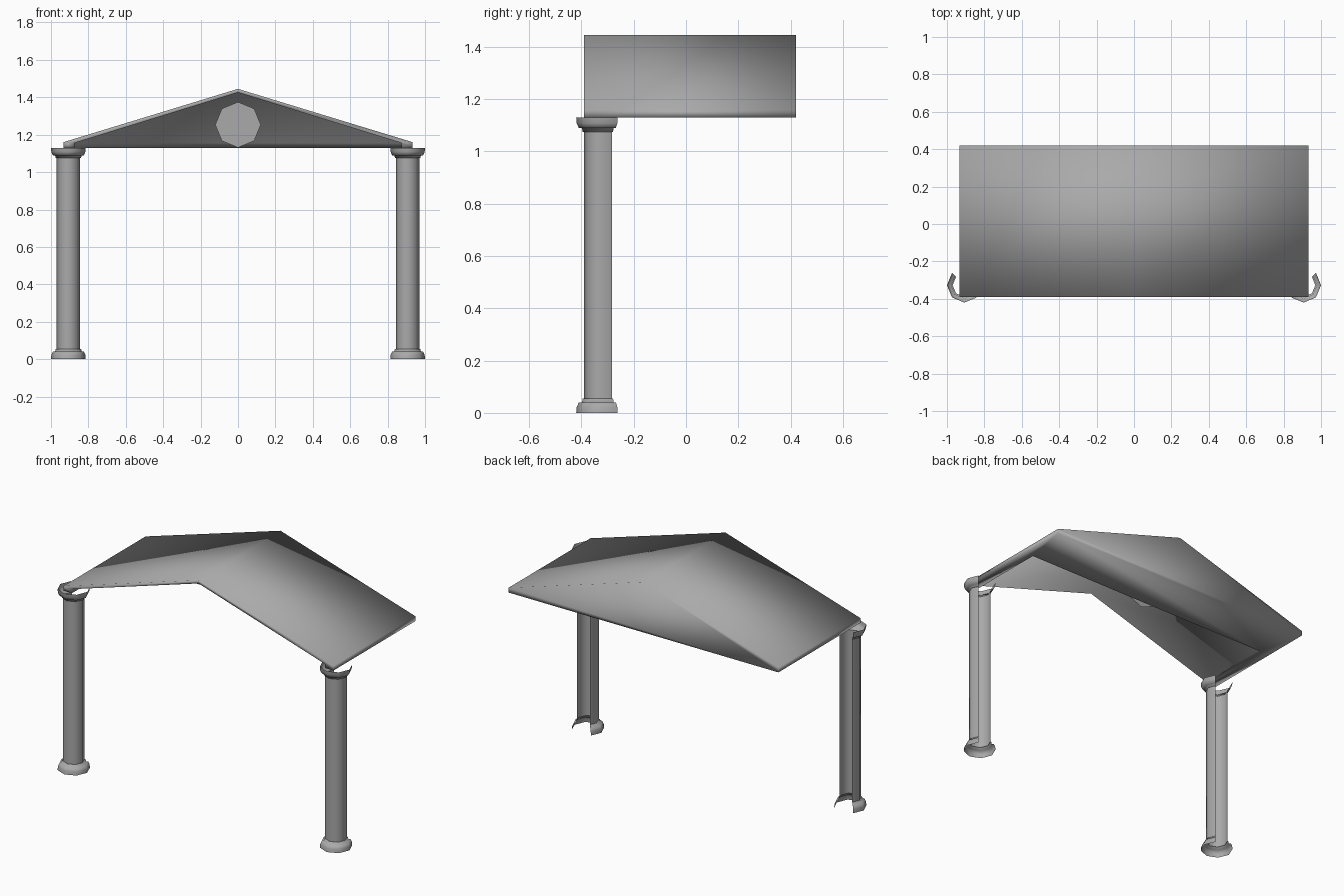
import bpy
import bmesh
import math

cube = bpy.data.objects.get("Cube")
if cube:
    bpy.data.objects.remove(cube, do_unlink=True)

stone = bpy.data.materials.new("grey stone")
stone.use_nodes = True
GREY = (0.4, 0.4, 0.4, 1)
stone.diffuse_color = GREY
stone.node_tree.nodes["Principled BSDF"].inputs["Base Color"].default_value = GREY


def finish(bm, name, smooth=True):
    mesh = bpy.data.meshes.new(name)
    bm.to_mesh(mesh)
    bm.free()
    mesh.materials.append(stone)
    for poly in mesh.polygons:
        poly.use_smooth = smooth
    obj = bpy.data.objects.new(name, mesh)
    bpy.context.collection.objects.link(obj)
    return obj


def open_lathe(name, profile, x, y):
    """Six sides of an octagon, open toward the back."""
    bm = bmesh.new()
    columns = []
    for i in range(7):
        a = math.radians(135 + 45 * i)
        columns.append([bm.verts.new((x + r * math.cos(a), y + r * math.sin(a), z))
                        for r, z in profile])
    for a, b in zip(columns, columns[1:]):
        for j in range(len(profile) - 1):
            bm.faces.new((a[j], b[j], b[j + 1], a[j + 1]))
    return finish(bm, name)


# Columns: shaft, base and the same moulding flipped as the capital
TOP = 1.13
moulding = [(0.093, 0), (0.091, 0.022), (0.083, 0.04), (0.071, 0.04),
            (0.068, 0.055), (0.0625, 0.055)]
capital = [(r, TOP - z) for r, z in reversed(moulding)]
for side, x in (("left", 0.907), ("right", -0.907)):
    open_lathe(side + "_column_shaft", [(0.0625, 0.055), (0.0625, TOP - 0.055)], x, -0.327)
    open_lathe(side + "_column_base", moulding, x, -0.327)
    open_lathe(side + "_column_capital", capital, x, -0.327)


# Gable roof: solid at the back, hollowed at the front
def gable(bm, half, eave, apex, y):
    pts = [(half, TOP), (half, eave), (0, apex), (-half, eave), (-half, TOP)]
    return [bm.verts.new((x, y, z)) for x, z in pts]


bm = bmesh.new()
back = gable(bm, 0.933, 1.16, 1.445, 0.42)
front = gable(bm, 0.933, 1.16, 1.445, -0.39)
lip = gable(bm, 0.875, 1.155, 1.425, -0.39)
recess = gable(bm, 0.875, 1.155, 1.425, 0.12)
for a, b in ((back, front), (front, lip), (lip, recess)):
    for i in range(4):
        bm.faces.new((a[i], a[i + 1], b[i + 1], b[i]))
bm.faces.new(back)
bm.faces.new(recess)
# Underside: two eave soffits and the strip under the solid part
for i in (0, 4):
    bm.faces.new((back[i], front[i], lip[i], recess[i]))
bm.faces.new((back[0], recess[0], recess[4], back[4]))
bmesh.ops.recalc_face_normals(bm, faces=bm.faces)
finish(bm, "gable_roof")

# Octagonal plate in the gable
bm = bmesh.new()
ring = [bm.verts.new((0.122 * math.sin(k * math.pi / 4), 0.07,
                      1.253 + 0.122 * math.cos(k * math.pi / 4))) for k in range(8)]
face = bm.faces.new(ring)
face.normal_update()
if face.normal.y > 0:
    face.normal_flip()
finish(bm, "gable_medallion", smooth=False)
